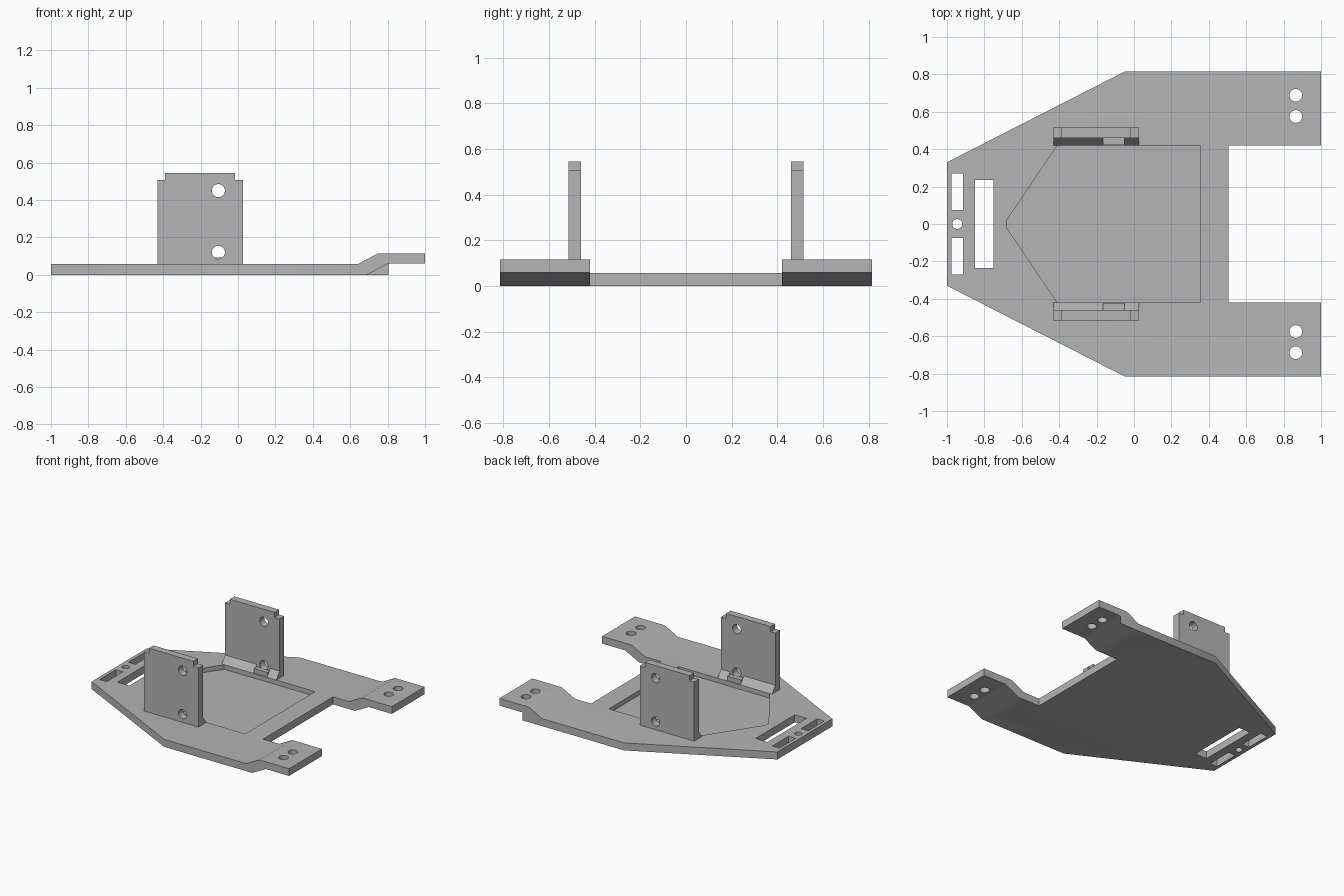
import bpy, bmesh, math
from mathutils import Vector

if "Cube" in bpy.data.objects:
    bpy.data.objects.remove(bpy.data.objects["Cube"])

grey = bpy.data.materials.new("grey metal")
grey.diffuse_color = (0.46, 0.46, 0.46, 1)
grey.use_nodes = True
grey.node_tree.nodes["Principled BSDF"].inputs["Base Color"].default_value = grey.diffuse_color


def add_prism(bm, pts, axis, lo, hi):
    """Extrude a 2D outline along y (outline in xz), z (outline in xy) or x (outline in yz)."""
    def place(p, d):
        return {"x": (d, p[0], p[1]), "y": (p[0], d, p[1]), "z": (p[0], p[1], d)}[axis]
    a = [bm.verts.new(place(p, lo)) for p in pts]
    b = [bm.verts.new(place(p, hi)) for p in pts]
    faces = [bm.faces.new(a), bm.faces.new(b)]
    n = len(pts)
    for i in range(n):
        j = (i + 1) % n
        faces.append(bm.faces.new((a[i], a[j], b[j], b[i])))
    bmesh.ops.recalc_face_normals(bm, faces=faces)


def make(name, prisms):
    bm = bmesh.new()
    for p in prisms:
        add_prism(bm, *p)
    me = bpy.data.meshes.new(name)
    bm.to_mesh(me)
    bm.free()
    ob = bpy.data.objects.new(name, me)
    bpy.context.collection.objects.link(ob)
    me.materials.append(grey)
    return ob


def circle(cx, cy, r, n=32):
    return [(cx + r * math.cos(2 * math.pi * i / n), cy + r * math.sin(2 * math.pi * i / n)) for i in range(n)]


def rect(x0, x1, y0, y1):
    return [(x0, y0), (x1, y0), (x1, y1), (x0, y1)]


def select(ob):
    bpy.ops.object.select_all(action="DESELECT")
    ob.select_set(True)
    bpy.context.view_layer.objects.active = ob


def cut(ob, prisms):
    cutter = make("cutter", prisms)
    cutter.hide_render = True
    mod = ob.modifiers.new("cut", "BOOLEAN")
    mod.operation, mod.solver, mod.object = "DIFFERENCE", "EXACT", cutter
    select(ob)
    bpy.ops.object.modifier_apply(modifier=mod.name)
    bpy.data.objects.remove(cutter)


T = 0.057       # plate thickness
W = 0.815       # half width
FLOOR = 0.022   # pocket floor height

# Base plate: bent side profile, then tapered corners, notch, pocket, slots and holes
side = [(-1, 0), (0.69, 0), (0.805, 0.06), (1, 0.06), (1, 0.115), (0.75, 0.115), (0.64, T), (-1, T)]
plate = make("base_plate", [(side, "y", -W, W)])
cuts = [
    (rect(0.505, 1.2, -0.42, 0.42), "z", -0.1, 0.3),
    ([(0.355, -0.42), (0.355, 0.42), (-0.41, 0.42), (-0.68, 0.02), (-0.68, -0.02), (-0.41, -0.42)],
     "z", FLOOR, 0.3),
    (rect(-0.85, -0.75, -0.235, 0.235), "z", -0.1, 0.3),
    (circle(-0.945, 0, 0.026), "z", -0.1, 0.3),
]
for s in (1, -1):
    slope = 0.485 / 0.95
    cuts += [
        ([(-1.2, s * (0.33 - 0.2 * slope)), (-0.05, s * W), (-0.05, s * 1.2), (-1.2, s * 1.2)], "z", -0.1, 0.3),
        (rect(-0.975, -0.915, *sorted((s * 0.075, s * 0.27))), "z", -0.1, 0.3),
        (circle(0.865, s * 0.575, 0.034), "z", -0.1, 0.3),
        (circle(0.865, s * 0.688, 0.034), "z", -0.1, 0.3),
    ]
cut(plate, cuts)

# Thin web closing the bend on one outer side
web = make("bend_web", [([(0.69, 0), (0.805, 0), (0.805, 0.06)], "y", W - 0.003, W)])

parts = [plate, web]
for s, tag in ((1, "back"), (-1, "front")):
    # Upright bracket with stepped top corners and two bolt holes
    outline = [(-0.43, 0.03), (0.028, 0.03), (0.028, 0.507), (-0.015, 0.507), (-0.015, 0.545),
               (-0.39, 0.545), (-0.39, 0.507), (-0.43, 0.507)]
    post = make(tag + "_upright", [(outline, "y", *sorted((s * 0.46, s * 0.515)))])
    cut(post, [(circle(-0.105, z, 0.035), "y", *sorted((s * 0.3, s * 0.7))) for z in (0.12, 0.45)])

    # Sloped foot wedges with a flat seat below the lower bolt hole
    wedge = [(s * 0.42, 0.05), (s * 0.42, T), (s * 0.46, 0.11), (s * 0.46, 0.05)]
    foot = make(tag + "_foot", [
        (wedge, "x", -0.43, -0.165),
        (wedge, "x", -0.05, 0.028),
        (rect(*sorted((s * 0.425, s * 0.46)), 0.05, 0.092), "x", -0.165, -0.05),
    ])
    parts += [post, foot]

for ob in parts:
    select(ob)
    bpy.ops.object.shade_smooth_by_angle(angle=math.radians(30))
